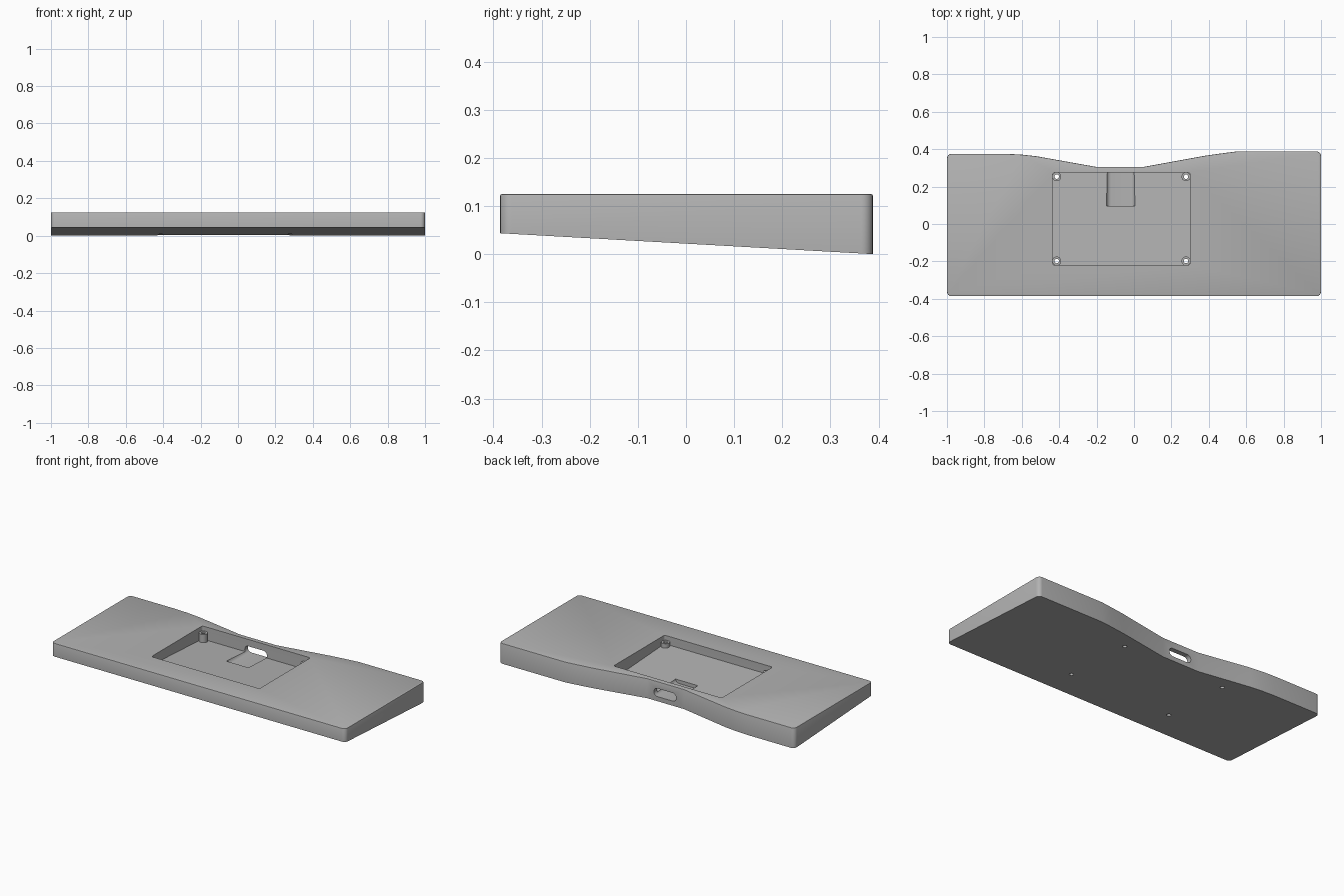
import bpy, bmesh, math
from mathutils import Matrix

if "Cube" in bpy.data.objects:
    bpy.data.objects.remove(bpy.data.objects["Cube"], do_unlink=True)

grey = bpy.data.materials.new("mid grey")
grey.use_nodes = True
grey.diffuse_color = (0.45, 0.45, 0.45, 1)
grey.node_tree.nodes["Principled BSDF"].inputs["Base Color"].default_value = (0.45, 0.45, 0.45, 1)

TOP = 0.125
SLOPE = 0.056


def underside(y):
    return max(0.0, SLOPE * (0.388 - y))


def floor_height(y):
    return underside(y) + 0.038


def make_object(name, bm):
    bmesh.ops.recalc_face_normals(bm, faces=bm.faces)
    mesh = bpy.data.meshes.new(name)
    bm.to_mesh(mesh)
    bm.free()
    mesh.materials.append(grey)
    obj = bpy.data.objects.new(name, mesh)
    bpy.context.collection.objects.link(obj)
    return obj


def prism(name, outline, bottom, top, corners=(), radius=0.02, lip=0):
    """Extrude an outline from a sloping bottom to a flat top, rounding chosen corners."""
    bm = bmesh.new()
    low = [bm.verts.new((x, y, bottom(y))) for x, y in outline]
    high = [bm.verts.new((x, y, top)) for x, y in outline]
    n = len(outline)
    bm.faces.new(low[::-1])
    bm.faces.new(high)
    for i in range(n):
        j = (i + 1) % n
        bm.faces.new((low[i], low[j], high[j], high[i]))
    uprights = [bm.edges.get((low[i], high[i])) for i in corners]
    if uprights:
        bmesh.ops.bevel(bm, geom=uprights, offset=radius, segments=6,
                        profile=0.5, affect='EDGES')
    if lip:
        rim = [e for e in bm.edges if all(abs(v.co.z - top) < 1e-5 for v in e.verts)]
        bmesh.ops.bevel(bm, geom=rim, offset=lip, segments=2, profile=0.5, affect='EDGES')
    return make_object(name, bm)


def cylinder(name, x, y, radius, z0, z1):
    bm = bmesh.new()
    bmesh.ops.create_cone(bm, cap_ends=True, segments=24, radius1=radius, radius2=radius,
                          depth=z1 - z0, matrix=Matrix.Translation((x, y, (z0 + z1) / 2)))
    return make_object(name, bm)


def combine(target, tool, operation):
    mod = target.modifiers.new(tool.name, 'BOOLEAN')
    mod.object = tool
    mod.operation = operation
    mod.solver = 'EXACT'
    bpy.context.view_layer.objects.active = target
    bpy.ops.object.modifier_apply(modifier=mod.name)
    bpy.data.objects.remove(tool, do_unlink=True)


# Wedge body with a dipped back edge
outline = [(-1, -0.386), (1, -0.386), (1, 0.388), (0.55, 0.388), (0.48, 0.379),
           (0.38, 0.365), (0.05, 0.305), (-0.2, 0.305), (-0.52, 0.362),
           (-0.6, 0.371), (-0.68, 0.375), (-1, 0.375)]
case = prism("wedge_case", outline, underside, TOP, (0, 1, 2, 11), 0.024, 0.004)

# Recessed pocket, its floor parallel to the underside
left, right, front, back = -0.435, 0.3, -0.22, 0.275
pocket = prism("pocket_cutter", [(left, front), (right, front), (right, back), (left, back)],
               floor_height, 0.2, range(4), 0.012)
combine(case, pocket, 'DIFFERENCE')

# Screw posts in the pocket corners with through holes
inset = 0.022
spots = [(x, y) for x in (left + inset, right - inset) for y in (front + inset, back - inset)]
for x, y in spots:
    combine(case, cylinder("screw_post", x, y, 0.024, underside(y) + 0.015, 0.097), 'UNION')
for x, y in spots:
    combine(case, cylinder("screw_hole_cutter", x, y, 0.012, -0.1, 0.3), 'DIFFERENCE')

# Rounded cable slot through the back wall, grooving the pocket floor
bm = bmesh.new()
slot_r, slot_z, steps = 0.025, 0.058, 12
ring = []
for cx, start in ((-0.02, -90), (-0.122, 90)):
    for k in range(steps + 1):
        a = math.radians(start + 180 * k / steps)
        ring.append((cx + slot_r * math.cos(a), slot_z + slot_r * math.sin(a)))
face = bm.faces.new([bm.verts.new((x, 0.095, z)) for x, z in ring])
extruded = bmesh.ops.extrude_face_region(bm, geom=[face])
bmesh.ops.translate(bm, vec=(0, 0.35, 0),
                    verts=[g for g in extruded["geom"] if isinstance(g, bmesh.types.BMVert)])
combine(case, make_object("cable_slot_cutter", bm), 'DIFFERENCE')

# Smooth the rounded parts, keep the edges crisp
bpy.ops.object.select_all(action='DESELECT')
case.select_set(True)
bpy.context.view_layer.objects.active = case
bpy.ops.object.shade_smooth_by_angle(angle=math.radians(25))
